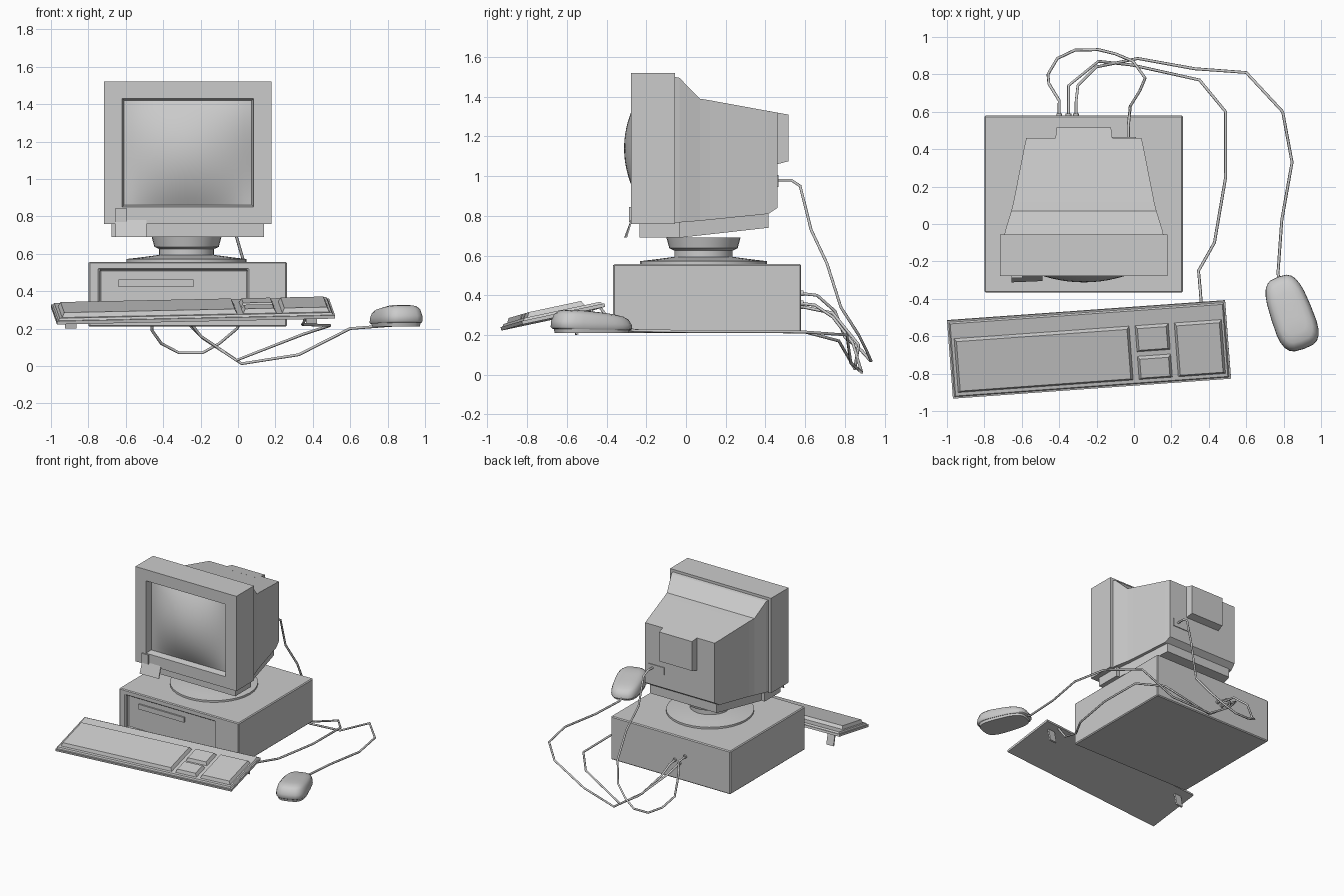
import bpy, bmesh
from math import sin, cos, pi, radians
from mathutils import Matrix, Vector

if "Cube" in bpy.data.objects:
    bpy.data.objects.remove(bpy.data.objects["Cube"])

CX = -0.268  # centre line of monitor and case


def make(name, verts, faces, matrix=None, smooth=None):
    mesh = bpy.data.meshes.new(name)
    mesh.from_pydata(verts, [], faces)
    bm = bmesh.new()
    bm.from_mesh(mesh)
    bmesh.ops.recalc_face_normals(bm, faces=bm.faces)
    bm.to_mesh(mesh)
    bm.free()
    ob = bpy.data.objects.new(name, mesh)
    bpy.context.collection.objects.link(ob)
    if matrix:
        ob.matrix_world = matrix
    if smooth:
        bpy.ops.object.select_all(action='DESELECT')
        ob.select_set(True)
        bpy.context.view_layer.objects.active = ob
        bpy.ops.object.shade_smooth_by_angle(angle=radians(smooth))
    return ob


def loft(name, rings, matrix=None, smooth=None):
    """Skin a stack of equal-length rings and cap both ends."""
    n = len(rings[0])
    verts = [p for r in rings for p in r]
    faces = [(k * n + i, k * n + (i + 1) % n, (k + 1) * n + (i + 1) % n, (k + 1) * n + i)
             for k in range(len(rings) - 1) for i in range(n)]
    faces += [tuple(range(n)), tuple(range((len(rings) - 1) * n, len(rings) * n))]
    return make(name, verts, faces, matrix, smooth)


def rect_z(x0, x1, y0, y1, z, d=0):
    return [(x0 + d, y0 + d, z), (x1 - d, y0 + d, z), (x1 - d, y1 - d, z), (x0 + d, y1 - d, z)]


def rect_y(y, hw, z0, z1):
    return [(CX - hw, y, z0), (CX + hw, y, z0), (CX + hw, y, z1), (CX - hw, y, z1)]


def box(name, x0, x1, y0, y1, z0, z1, matrix=None, taper=0, bevel=0):
    ob = loft(name, [rect_z(x0, x1, y0, y1, z0), rect_z(x0, x1, y0, y1, z1, taper)], matrix)
    if bevel:
        ob.modifiers.new('bevel', 'BEVEL').width = bevel
    return ob


def lathe(name, profile, cx, cy, n=32):
    rings = [[(cx + r * cos(2 * pi * i / n), cy + r * sin(2 * pi * i / n), z) for i in range(n)]
             for r, z in profile]
    return loft(name, rings, smooth=30)


def cable(name, points, r=0.008):
    cu = bpy.data.curves.new(name, 'CURVE')
    cu.dimensions = '3D'
    cu.bevel_depth, cu.bevel_resolution, cu.use_fill_caps = r, 1, True
    sp = cu.splines.new('POLY')
    sp.points.add(len(points) - 1)
    for p, co in zip(sp.points, points):
        p.co = (*co, 1)
    bpy.context.collection.objects.link(bpy.data.objects.new(name, cu))


# Computer case with recessed front panel and drive slot
case = box('computer_case', -0.80, 0.262, -0.367, 0.58, 0.21, 0.557)
cutter = box('front_panel_cutter', -0.74, 0.052, -0.5, -0.335, 0.25, 0.515)
cutter.hide_render = True
cutter.hide_viewport = False
cutter.display_type = 'WIRE'
mod = case.modifiers.new('recess', 'BOOLEAN')
mod.object, mod.operation, mod.solver = cutter, 'DIFFERENCE', 'EXACT'
bev = case.modifiers.new('bevel', 'BEVEL')
bev.width = 0.007
box('drive_slot', -0.64, -0.237, -0.347, -0.33, 0.422, 0.462)

# Swivel stand
lathe('stand_disc', [(0.32, 0.555), (0.32, 0.572), (0.25, 0.58), (0.16, 0.592)], CX - 0.007, 0.088)
lathe('stand_neck', [(0.147, 0.585), (0.147, 0.625), (0.172, 0.637), (0.187, 0.692)], CX - 0.007, 0.088)

# Cradle below the monitor, narrowing to the back
loft('monitor_cradle', [rect_y(-0.233, 0.407, 0.69, 0.78), rect_y(-0.033, 0.407, 0.69, 0.78),
                        rect_y(-0.033, 0.38, 0.69, 0.78), rect_y(0.415, 0.295, 0.74, 0.82)])

# Monitor bezel: a box with an inset opening around the tube
rings = [rect_y(-0.055, 0.448, 0.76, 1.52), rect_y(-0.278, 0.448, 0.76, 1.52),
         rect_y(-0.278, 0.352, 0.85, 1.43), rect_y(-0.225, 0.340, 0.862, 1.418)]
loft('monitor_bezel', rings)

# Bulged glass screen
N = 16
grid = [(i / N * 2 - 1, j / N * 2 - 1) for j in range(N + 1) for i in range(N + 1)]
make('screen', [(CX + 0.342 * u, -0.229 - 0.083 * (1 - u * u) * (1 - v * v), 1.14 + 0.28 * v)
                for u, v in grid],
     [(a, a + 1, a + N + 2, a + N + 1) for j in range(N) for a in range(j * (N + 1), j * (N + 1) + N)],
     smooth=40)

# Tapered monitor rear housing with tube bump and socket
loft('monitor_housing', [rect_y(-0.056, 0.425, 0.765, 1.50), rect_y(-0.033, 0.42, 0.767, 1.495),
                         rect_y(0.07, 0.388, 0.775, 1.39), rect_y(0.12, 0.376, 0.78, 1.382),
                         rect_y(0.415, 0.318, 0.81, 1.328), rect_y(0.46, 0.308, 0.84, 1.32)])
loft('tube_bump', [rect_y(0.40, 0.16, 1.05, 1.331), rect_y(0.46, 0.152, 1.06, 1.32),
                   rect_y(0.515, 0.145, 1.075, 1.31)])
box('monitor_socket', -0.13, 0.01, 0.45, 0.466, 0.945, 1.005)

# Open control flap below the screen
loft('control_flap', [[(-0.655, -0.278, 0.78), (-0.49, -0.278, 0.78), (-0.49, -0.27, 0.78), (-0.655, -0.27, 0.78)],
                      [(-0.655, -0.312, 0.69), (-0.49, -0.305, 0.69), (-0.49, -0.297, 0.69), (-0.655, -0.304, 0.69)]])
box('control_tab', -0.655, -0.595, -0.288, -0.27, 0.77, 0.845)

# Keyboard, tilted and turned; local x runs along it, y from front to back
KB = (Matrix.Translation((-0.968, -0.93, 0.222)) @ Matrix.Rotation(radians(4.1), 4, 'Z')
      @ Matrix.Rotation(radians(-1.2), 4, 'Y') @ Matrix.Rotation(radians(12), 4, 'X'))
W, D = 1.491, 0.427
box('keyboard_base', 0, W, 0, D, 0, 0.018, KB)
box('keyboard_top', 0.008, W - 0.008, 0.008, D - 0.008, 0.016, 0.03, KB, 0.008)
for name, x0, x1, y0, y1 in [('main_keys', 0.03, 0.97, 0.033, 0.33),
                             ('navigation_keys', 1.0, 1.18, 0.185, 0.33),
                             ('arrow_keys', 1.0, 1.18, 0.033, 0.162),
                             ('number_keys', 1.21, 1.465, 0.033, 0.33)]:
    box(name, x0, x1, y0, y1, 0.028, 0.054, KB, 0.013)
for side, x in (('left', 0.1), ('right', W - 0.1)):
    box('keyboard_foot_' + side, x - 0.03, x + 0.03, 0.355, 0.367, -0.1, 0.002, KB)


# Mouse: rounded outline rings, lower towards the cable end
def mouse_ring(z, s, n=24):
    ring = []
    for i in range(n):
        c, d = cos(2 * pi * i / n), sin(2 * pi * i / n)
        x = 0.112 * s * (abs(c) ** 0.6) * (1 if c >= 0 else -1)
        y = 0.205 * s * (abs(d) ** 0.65) * (1 if d >= 0 else -1)
        ring.append((x * (1 - 0.4 * y), y, z * (1 - 1.0 * y)))
    return ring


M = Matrix.Translation((0.84, -0.475, 0.21)) @ Matrix.Rotation(radians(20), 4, 'Z')
loft('mouse_base', [mouse_ring(0, 0.9), mouse_ring(0.02, 0.93)], M, 40)
loft('mouse_shell', [mouse_ring(z, s) for z, s in
                     [(0.018, 0.96), (0.025, 1), (0.05, 0.99), (0.082, 0.91), (0.097, 0.78),
                      (0.105, 0.55), (0.108, 0.25)]], M, 50)

# Cables and their plugs
cable('monitor_cable', [(-0.03, 0.45, 0.98), (-0.03, 0.53, 0.98), (-0.025, 0.575, 0.95),
                        (-0.02, 0.63, 0.73), (0.03, 0.71, 0.56), (0.06, 0.78, 0.34), (-0.005, 0.87, 0.2),
                        (-0.1, 0.91, 0.12), (-0.19, 0.932, 0.07), (-0.315, 0.93, 0.07),
                        (-0.41, 0.885, 0.12), (-0.46, 0.8, 0.19), (-0.455, 0.75, 0.32),
                        (-0.40, 0.66, 0.40), (-0.40, 0.57, 0.41)])
cable('keyboard_cable', [(0.36, -0.43, 0.335), (0.355, -0.36, 0.24), (0.345, -0.25, 0.222), (0.43, -0.1, 0.218),
                         (0.49, 0.25, 0.218), (0.49, 0.6, 0.215), (0.35, 0.77, 0.17), (-0.01, 0.85, 0.03),
                         (-0.19, 0.87, 0.15), (-0.35, 0.74, 0.31), (-0.35, 0.57, 0.345)])
cable('mouse_cable', [(0.775, -0.31, 0.235), (0.77, -0.26, 0.222), (0.79, 0.02, 0.218), (0.845, 0.33, 0.218),
                      (0.795, 0.6, 0.215), (0.6, 0.81, 0.2), (0.325, 0.83, 0.06), (0.02, 0.885, 0.012),
                      (-0.2, 0.84, 0.16), (-0.3, 0.74, 0.29), (-0.31, 0.65, 0.35), (-0.31, 0.57, 0.36)])
for name, x, z in (('monitor_plug', -0.40, 0.41), ('keyboard_plug', -0.35, 0.345), ('mouse_plug', -0.31, 0.36)):
    cable(name, [(x, 0.57, z), (x, 0.592, z)], 0.015)
